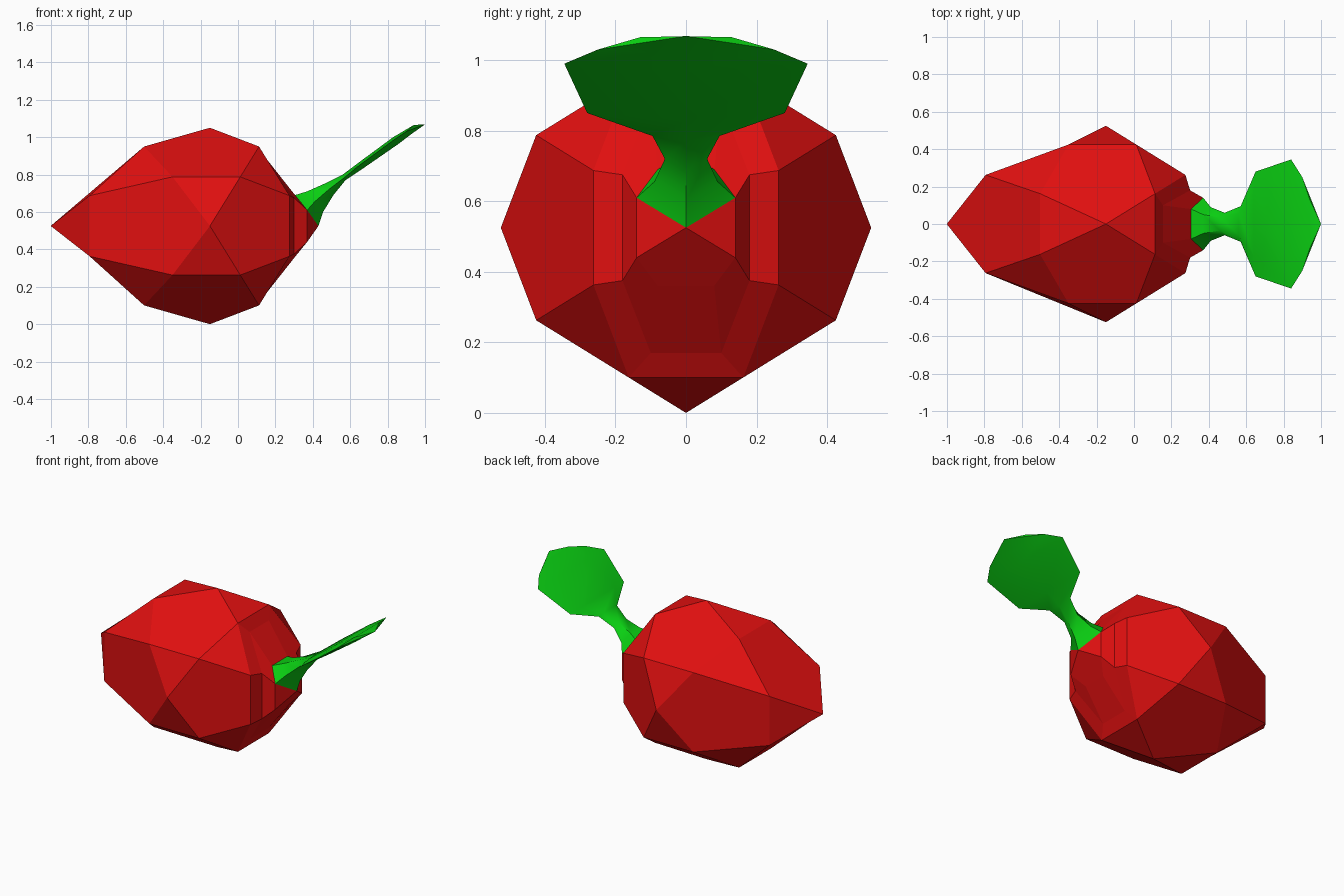
import bpy
import bmesh
from mathutils import Vector

cube = bpy.data.objects.get("Cube")
if cube:
    bpy.data.objects.remove(cube)

R = 0.525
CENTRE = Vector((-0.15, 0, R))


def material(name, rgb):
    mat = bpy.data.materials.new(name)
    mat.use_nodes = True
    colour = (*rgb, 1)
    mat.diffuse_color = colour
    mat.node_tree.nodes["Principled BSDF"].inputs["Base Color"].default_value = colour
    return mat


def finish(bm, name, mat, smooth=False):
    bmesh.ops.recalc_face_normals(bm, faces=bm.faces[:])
    mesh = bpy.data.meshes.new(name)
    bm.to_mesh(mesh)
    bm.free()
    mesh.materials.append(mat)
    obj = bpy.data.objects.new(name, mesh)
    bpy.context.collection.objects.link(obj)
    for poly in mesh.polygons:
        poly.use_smooth = smooth
    return obj


def signed(p):
    """All mirror images of a point across the three planes."""
    return {(sx * p[0], sy * p[1], sz * p[2])
            for sx in (1, -1) for sy in (1, -1) for sz in (1, -1)}


# Body: faceted ball of pentagons and triangles
phi = (1 + 5 ** 0.5) / 2
a, b, c = 0.5 / phi, 0.5, phi / 2
points = set()
for p in ((1, 0, 0), (0, 1, 0), (0, 0, 1), (a, c, b), (b, a, c), (c, b, a)):
    points |= signed(p)
bm = bmesh.new()
for p in sorted(points):
    bm.verts.new(Vector(p) * R)
bmesh.ops.convex_hull(bm, input=bm.verts[:])
bmesh.ops.dissolve_limit(bm, angle_limit=0.02, verts=bm.verts[:], edges=bm.edges[:])

# Open the stem end
tip = max(bm.verts, key=lambda v: v.co.x)
bmesh.ops.delete(bm, geom=[tip], context='VERTS')

# Draw the far end out to a point
for v in bm.verts:
    if v.co.x < 0:
        v.co.x *= 1.06 - 1.07 * v.co.x


def corner(x, y, z):
    """Four mirrored corners of a ring, keyed by their y and z signs."""
    return {(sy, sz): bm.verts.new((x, sy * y, sz * z))
            for sy in (1, -1) for sz in (1, -1)}


def nearest(x, y, z):
    return {(sy, sz): min(bm.verts, key=lambda v: (v.co - Vector((x, sy * y, sz * z))).length)
            for sy in (1, -1) for sz in (1, -1)}


# Stem end: stepped rings closing on two pentagons
rim_side, rim_end = nearest(c * R, b * R, a * R), nearest(b * R, a * R, c * R)
in_side, in_end = corner(0.45, 0.18, 0.15), corner(0.305, 0.1, 0.355)
cap_side, cap_end = corner(0.52, 0.14, 0.085), corner(0.455, 0.08, 0.165)
apex = bm.verts.new((0.58, 0, 0))
rings = ((rim_side, rim_end, in_side, in_end), (in_side, in_end, cap_side, cap_end))
for s0, e0, s1, e1 in rings:
    for k in s0:
        bm.faces.new((s0[k], e0[k], e1[k], s1[k]))
    for s in (1, -1):
        bm.faces.new((e0[1, s], e0[-1, s], e1[-1, s], e1[1, s]))
        bm.faces.new((s0[s, 1], s0[s, -1], s1[s, -1], s1[s, 1]))
for s in (1, -1):
    bm.faces.new((apex, cap_side[s, 1], cap_side[s, -1]))
    bm.faces.new((apex, cap_side[1, s], cap_end[1, s], cap_end[-1, s], cap_side[-1, s]))
bmesh.ops.translate(bm, verts=bm.verts[:], vec=CENTRE)
finish(bm, "body", material("red", (0.75, 0.005, 0.005)))

# Leaf: pentagon sections as keel (x, z), edge (x, y, z), upper face (x, y, z)
sections = (
    ((0.43, 0.525), (0.37, 0.14, 0.61), (0.305, 0.08, 0.69)),
    ((0.455, 0.60), (0.41, 0.09, 0.655), (0.37, 0.05, 0.71)),
    ((0.51, 0.69), (0.485, 0.06, 0.72), (0.46, 0.035, 0.75)),
    ((0.575, 0.77), (0.57, 0.095, 0.785), (0.56, 0.06, 0.80)),
    ((0.665, 0.83), (0.65, 0.28, 0.85), (0.64, 0.17, 0.86)),
    ((0.86, 0.965), (0.84, 0.345, 0.99), (0.83, 0.18, 1.0)),
    ((0.925, 1.015), (0.90, 0.25, 1.03), (0.94, 0.13, 1.065)),
)
bm = bmesh.new()
loops = []
for (kx, kz), (ex, ey, ez), (ux, uy, uz) in sections:
    loops.append([bm.verts.new(p) for p in (
        (kx, 0, kz), (ex, ey, ez), (ux, uy, uz), (ux, -uy, uz), (ex, -ey, ez))])
for lower, upper in zip(loops, loops[1:]):
    for i in range(5):
        j = (i + 1) % 5
        bm.faces.new((lower[i], lower[j], upper[j], upper[i]))
bm.faces.new(loops[0])
end = bm.verts.new((1.0, 0, 1.068))
for i in range(5):
    bm.faces.new((loops[-1][i], loops[-1][(i + 1) % 5], end))
leaf = finish(bm, "leaf", material("green", (0.003, 0.62, 0.006)), smooth=True)
bpy.ops.object.select_all(action='DESELECT')
leaf.select_set(True)
bpy.context.view_layer.objects.active = leaf
bpy.ops.object.shade_smooth_by_angle(angle=0.9)
